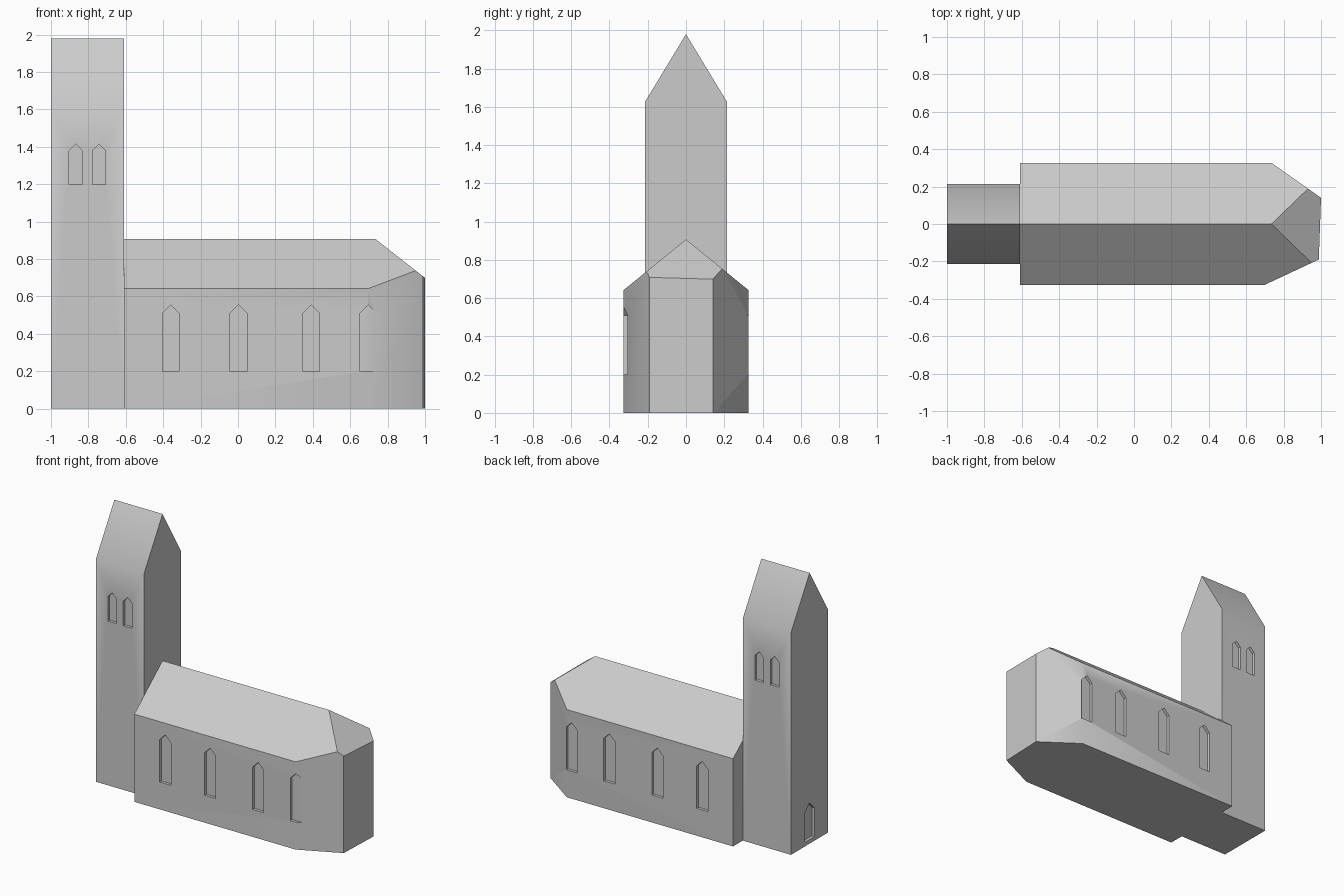
import bpy, bmesh, math
from mathutils import Vector

if "Cube" in bpy.data.objects:
    bpy.data.objects.remove(bpy.data.objects["Cube"])

stone = bpy.data.materials.new("pale grey stone")
stone.diffuse_color = (0.6, 0.6, 0.6, 1)
stone.use_nodes = True
stone.node_tree.nodes["Principled BSDF"].inputs["Base Color"].default_value = stone.diffuse_color


def extrude(bm, points, offset):
    """Add a closed prism from a planar outline."""
    face = bm.faces.new([bm.verts.new(p) for p in points])
    res = bmesh.ops.extrude_face_region(bm, geom=[face])
    moved = [g for g in res["geom"] if isinstance(g, bmesh.types.BMVert)]
    bmesh.ops.translate(bm, verts=moved, vec=offset)


def make(name, bm):
    bmesh.ops.recalc_face_normals(bm, faces=bm.faces[:])
    me = bpy.data.meshes.new(name)
    bm.to_mesh(me)
    bm.free()
    me.materials.append(stone)
    ob = bpy.data.objects.new(name, me)
    bpy.context.collection.objects.link(ob)
    return ob


def arch(c, w, z0, z1, z2):
    """Pointed opening outline as (across, up) pairs."""
    h = w / 2
    return [(c - h, z0), (c + h, z0), (c + h, z1), (c, z2), (c - h, z1)]


def carve(ob, bm):
    """Cut the recesses, then shade smooth with sharp corners kept."""
    cutter = make("recess_cutter", bm)
    cutter.hide_render = True
    mod = ob.modifiers.new("recesses", 'BOOLEAN')
    mod.operation = 'DIFFERENCE'
    mod.solver = 'EXACT'
    mod.object = cutter
    bpy.ops.object.select_all(action='DESELECT')
    bpy.context.view_layer.objects.active = ob
    ob.select_set(True)
    bpy.ops.object.modifier_apply(modifier=mod.name)
    bpy.data.objects.remove(cutter)
    bpy.ops.object.shade_smooth_by_angle(angle=math.radians(40))


DEPTH = 0.021
TOWER_Y, NAVE_Y = 0.215, 0.327

# Tower: gabled profile extruded along x
bm = bmesh.new()
profile = [(-TOWER_Y, 0), (TOWER_Y, 0), (TOWER_Y, 1.625), (0, 1.98), (-TOWER_Y, 1.625)]
extrude(bm, [(-1, y, z) for y, z in profile], (0.39, 0, 0))
tower = make("tower", bm)

# Tower belfry windows on both sides, and west door
bm = bmesh.new()
for side in (-1, 1):
    for cx in (-0.868, -0.743):
        extrude(bm, [(x, side * (TOWER_Y - DEPTH), z)
                     for x, z in arch(cx, 0.07, 1.2, 1.38, 1.415)], (0, side * 0.1, 0))
extrude(bm, [(-1 + DEPTH, y, z) for y, z in arch(0, 0.11, 0.03, 0.24, 0.3)], (-0.1, 0, 0))
carve(tower, bm)

# Nave: footprint with angled apse, trimmed by three roof planes
bm = bmesh.new()
plan = [(-0.61, -NAVE_Y), (0.695, -NAVE_Y), (0.988, -0.19),
        (1.0, 0.14), (0.735, NAVE_Y), (-0.61, NAVE_Y)]
extrude(bm, [(x, y, 0) for x, y in plan], (0, 0, 1.2))
for normal in ((0, -0.812, 1), (0, 0.812, 1), (0.785, 0, 1)):
    res = bmesh.ops.bisect_plane(bm, geom=bm.verts[:] + bm.edges[:] + bm.faces[:],
                                 plane_co=(0.735, 0, 0.907),
                                 plane_no=Vector(normal).normalized(), clear_outer=True)
    rim = [g for g in res["geom_cut"] if isinstance(g, bmesh.types.BMEdge)]
    bmesh.ops.holes_fill(bm, edges=[e for e in bm.edges if e.is_boundary], sides=0)
bmesh.ops.remove_doubles(bm, verts=bm.verts[:], dist=0.0005)
nave = make("nave", bm)

# Nave windows on both sides
bm = bmesh.new()
for side in (-1, 1):
    for cx in (-0.36, 0.003, 0.392, 0.697):
        extrude(bm, [(x, side * (NAVE_Y - DEPTH), z)
                     for x, z in arch(cx, 0.09, 0.2, 0.51, 0.555)], (0, side * 0.1, 0))
carve(nave, bm)
